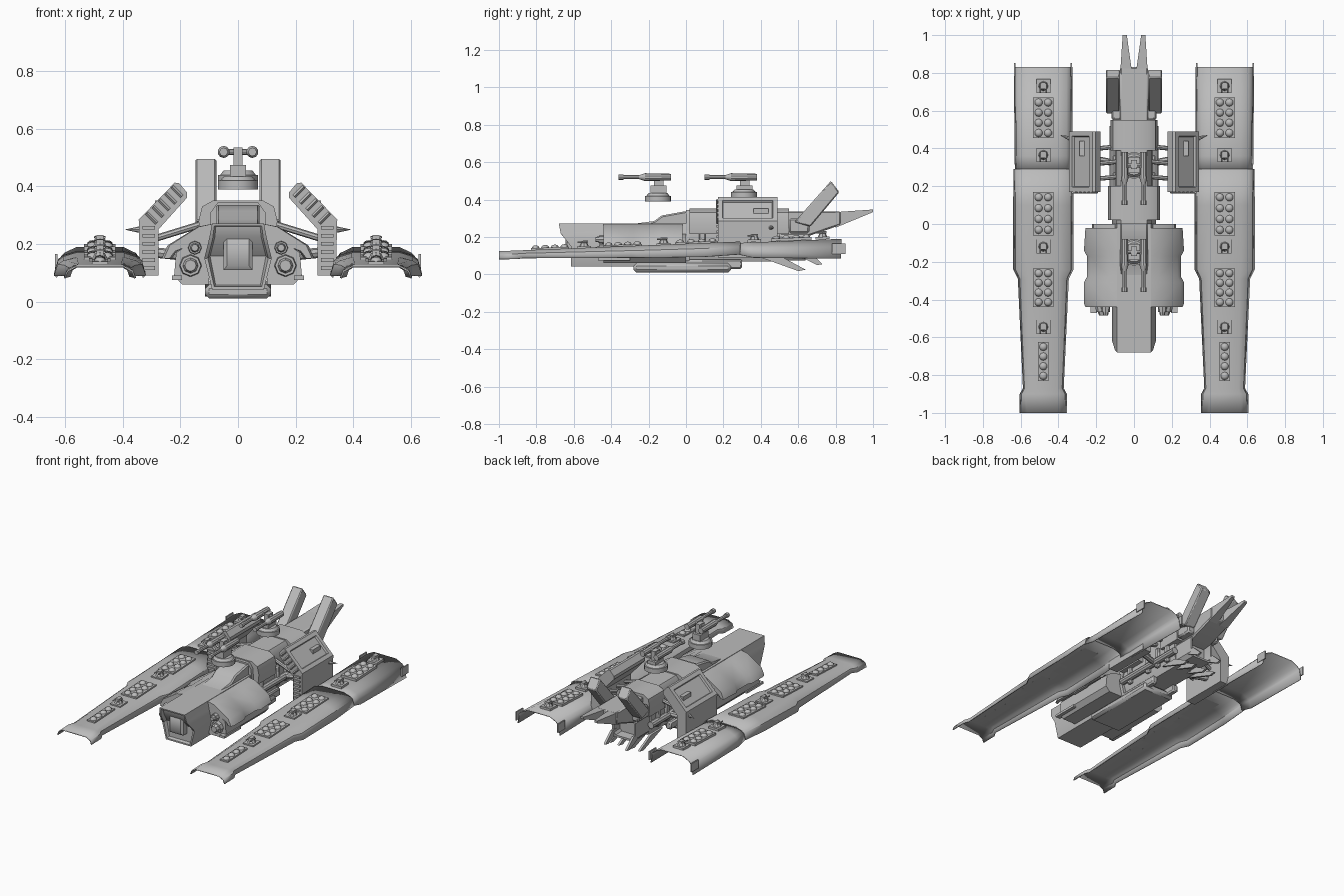
import bpy, bmesh, math
from mathutils import Vector, Matrix

cube = bpy.data.objects.get("Cube")
if cube:
    bpy.data.objects.remove(cube)

grey = bpy.data.materials.new("hull_grey")
grey.use_nodes = True
grey.diffuse_color = (0.5, 0.5, 0.5, 1)
grey.node_tree.nodes["Principled BSDF"].inputs["Base Color"].default_value = (0.5, 0.5, 0.5, 1)
made = []


def finish(name, bm, mirror=True, thick=0, bevel=0):
    """Turn a bmesh into an object, mirrored left to right if wanted."""
    bmesh.ops.recalc_face_normals(bm, faces=bm.faces)
    me = bpy.data.meshes.new(name)
    bm.to_mesh(me)
    bm.free()
    me.materials.append(grey)
    ob = bpy.data.objects.new(name, me)
    bpy.context.collection.objects.link(ob)
    if thick:
        mod = ob.modifiers.new("thickness", "SOLIDIFY")
        mod.thickness = thick
    if bevel:
        mod = ob.modifiers.new("bevel", "BEVEL")
        mod.width, mod.segments = bevel, 1
    if mirror:
        ob.modifiers.new("mirror", "MIRROR")
    made.append(ob)
    return ob


def add_loft(bm, rings, closed=True):
    """Skin rings of equal, even length; closed rings get quad-strip caps."""
    rows = [[bm.verts.new(p) for p in r] for r in rings]
    n = len(rows[0])
    for a, b in zip(rows, rows[1:]):
        for i in range(n if closed else n - 1):
            j = (i + 1) % n
            bm.faces.new((a[i], a[j], b[j], b[i]))
    caps = []
    if closed:
        for r in (rows[0], rows[-1]):
            caps.append([bm.faces.new((r[i], r[i + 1], r[n - 2 - i], r[n - 1 - i]))
                         for i in range(n // 2 - 1)])
    return caps


def loft(name, rings, mirror=True, **kw):
    bm = bmesh.new()
    add_loft(bm, rings)
    return finish(name, bm, mirror, **kw)


def prism(name, pts, axis, lo, hi, mirror=True, **kw):
    """Extrude a 2D outline along x or y."""
    place = (lambda p, t: (t, p[0], p[1])) if axis == "x" else (lambda p, t: (p[0], t, p[1]))
    return loft(name, [[place(p, t) for p in pts] for t in (lo, hi)], mirror, **kw)


def add_box(bm, x, y, z):
    mid = [(a + b) / 2 for a, b in (x, y, z)]
    size = [b - a for a, b in (x, y, z)]
    bmesh.ops.create_cube(bm, size=1, matrix=Matrix.Translation(mid) @ Matrix.Diagonal((*size, 1)))


def box(name, x, y, z, mirror=True, **kw):
    bm = bmesh.new()
    add_box(bm, x, y, z)
    return finish(name, bm, mirror, **kw)


def add_rod(bm, a, b, r0, r1, n=10):
    a, b = Vector(a), Vector(b)
    d = b - a
    m = Matrix.Translation((a + b) / 2) @ d.to_track_quat("Z", "Y").to_matrix().to_4x4()
    bmesh.ops.create_cone(bm, cap_ends=True, segments=n, radius1=r0, radius2=r1, depth=d.length, matrix=m)


def rod(name, a, b, r0, r1, n=10, mirror=True):
    bm = bmesh.new()
    add_rod(bm, a, b, r0, r1, n)
    return finish(name, bm, mirror)


def both(half):
    """Complete a half outline (top to bottom) into a symmetric ring."""
    return half + [(-x, z) for x, z in reversed(half)]


# Side pontoons: thin open-bottomed shells
POD_X = 0.48


def deck(y):
    return 0.12 + 0.04 * (y + 1)


def pontoon(name, stations, lift):
    bm = bmesh.new()
    rings = []
    for y, w, d, bottom in stations:
        top = deck(y) + lift
        h = top - bottom
        half = [(d, top), (w * 0.8, top - h * 0.2), (w * 0.92, top - h * 0.4), (w, bottom)]
        outline = [(-x, z) for x, z in reversed(half)] + half
        rings.append([(POD_X + x, y, z) for x, z in outline])
    add_loft(bm, rings, closed=False)
    return finish(name, bm, thick=0.006)


pontoon("pontoon_front_shell", [(-1, 0.125, 0.085, 0.082), (-0.9, 0.125, 0.08, 0.084),
        (-0.87, 0.108, 0.075, 0.088), (-0.29, 0.135, 0.08, 0.09), (-0.24, 0.16, 0.085, 0.09),
        (0.1, 0.16, 0.085, 0.095), (0.29, 0.157, 0.08, 0.108)], 0.004)
pontoon("pontoon_rear_shell", [(0.28, 0.15, 0.08, 0.108), (0.36, 0.153, 0.08, 0.09),
        (0.83, 0.155, 0.08, 0.085)], -0.003)
for label, x in (("inner", 0.327), ("outer", 0.628)):
    box(label + "_pontoon_spike", (x, x + 0.008), (0.78, 0.852), (0.11, 0.165))

# Deck fittings, built on a level deck and then tilted to follow it
bm = bmesh.new()
for y0, y1, cols in ((0.455, 0.67, 2), (-0.06, 0.17, 2), (-0.44, -0.235, 2), (-0.83, -0.625, 1)):
    w = 0.027 * cols + 0.001
    add_box(bm, (POD_X - w, POD_X + w), (y0, y1), (-0.004, 0.011))
    step = (y1 - y0) / 4
    for i in range(4):
        for c in range(cols):
            at = (POD_X + (c - (cols - 1) / 2) * 0.05, y0 + step * (i + 0.5), 0.011)
            bmesh.ops.create_uvsphere(bm, u_segments=10, v_segments=6, radius=0.021,
                                      matrix=Matrix.Translation(at) @ Matrix.Diagonal((1, 1, 0.7, 1)))
for y in (0.73, 0.365, -0.12, -0.545):
    add_box(bm, (POD_X - 0.037, POD_X + 0.037), (y - 0.037, y + 0.037), (-0.004, 0.01))
    add_rod(bm, (POD_X, y, 0.01), (POD_X, y, 0.03), 0.026, 0.016, 8)
    add_box(bm, (POD_X - 0.012, POD_X + 0.012), (y - 0.015, y + 0.02), (0.028, 0.04))
    for s in (-1, 1):
        add_rod(bm, (POD_X + s * 0.016, y + 0.015, 0.032), (POD_X + s * 0.016, y - 0.035, 0.032), 0.005, 0.004, 6)
for v in bm.verts:
    v.co.z += deck(v.co.y) + 0.002
finish("deck_launchers_and_guns", bm)

# Bent pylons carrying the pontoons, with inset window and rungs
bm = bmesh.new()
arm = [(0.34, 0.09), (0.345, 0.285), (0.22, 0.413), (0.205, 0.412), (0.178, 0.38),
       (0.178, 0.36), (0.277, 0.25), (0.277, 0.09)]
add_loft(bm, [[(x, y, z) for x, z in arm] for y in (0.17, 0.49)])
bm.normal_update()
bmesh.ops.recalc_face_normals(bm, faces=bm.faces)
slope = [f for f in bm.faces if f.normal.x > 0.5 and f.normal.z > 0.5]
bmesh.ops.inset_region(bm, faces=slope, thickness=0.035)
bmesh.ops.inset_region(bm, faces=slope, thickness=0.006, depth=-0.012)
finish("pylon", bm)
box("pylon_hatch_plate", (0.262, 0.288), (0.36, 0.44), (0.318, 0.352))
bm = bmesh.new()
for i in range(6):
    z = 0.11 + i * 0.028
    add_box(bm, (0.288, 0.332), (0.162, 0.172), (z, z + 0.013))
for i in range(5):
    x, z = 0.295 - i * 0.022, 0.285 + i * 0.023
    add_rod(bm, (x - 0.012, 0.168, z - 0.012), (x + 0.022, 0.168, z + 0.022), 0.007, 0.007, 4)
finish("pylon_rungs", bm)
rod("pylon_spike", (0.33, 0.45, 0.25), (0.39, 0.47, 0.25), 0.014, 0.001, 8)
for y in (0.23, 0.31, 0.39):
    rod("pylon_strut", (0.09, y + 0.02, 0.28), (0.285, y, 0.22), 0.012, 0.012, 8)
rod("pylon_lower_strut", (0.09, 0.32, 0.15), (0.285, 0.36, 0.17), 0.018, 0.018, 8)

# Nose hull with overhanging hood and recessed front
nose = both([(0.09, 0.272), (0.1, 0.22), (0.117, 0.15), (0.09, 0.042)])


def rake(z):
    return -0.68 if z > 0.25 else -0.67 if z > 0.2 else -0.615


bm = bmesh.new()
caps = add_loft(bm, [[(x, rake(z), z) for x, z in nose]] +
                [[(x, y, z) for x, z in nose] for y in (-0.4, 0.02)])
bmesh.ops.recalc_face_normals(bm, faces=bm.faces)
bmesh.ops.inset_region(bm, faces=caps[0], thickness=0.012)
bmesh.ops.inset_region(bm, faces=caps[0], thickness=0.008, depth=-0.02)
finish("nose_hull", bm, False)
loft("nose_viewport", [[(x * k, y, 0.17 + z * k) for x, z in
     both([(0.05, 0.06), (0.05, -0.06)])] for y, k in ((-0.56, 1), (-0.635, 1), (-0.645, 0.75))], False)
box("keel", (-0.115, 0.115), (-0.28, 0.24), (0.01, 0.06), False, bevel=0.015)
box("keel_rail", (0.06, 0.1), (-0.2, 0.3), (0.03, 0.08), bevel=0.008)

# Shoulder armour with a waist, gun pods beneath
shoulder = [(0.08, 0.272), (0.14, 0.26), (0.245, 0.195), (0.265, 0.15),
            (0.245, 0.15), (0.225, 0.175), (0.16, 0.2), (0.08, 0.2)]
rings = []
for y, k in ((-0.44, 0.97), (-0.42, 1), (-0.31, 1), (-0.28, 0.94), (-0.17, 0.94), (-0.14, 1), (-0.02, 0.97)):
    rings.append([(x * k, y, z) for x, z in shoulder])
loft("shoulder_armour", rings)
prism("gun_pod", [(0.1, 0.215), (0.17, 0.2), (0.215, 0.17), (0.222, 0.09),
                  (0.195, 0.06), (0.1, 0.06)], "y", -0.44, 0.0)
for x, z, r in ((0.165, 0.125, 0.036), (0.15, 0.187, 0.022)):
    rod("gun_collar", (x, -0.42, z), (x, -0.465, z), r * 1.15, r, 8)
    rod("gun_port", (x, -0.46, z), (x, -0.485, z), r * 0.8, r * 0.55, 8)
box("gun_pod_fin", (0.195, 0.23), (-0.47, -0.3), (0.075, 0.09))

# Upper superstructure
prism("bridge_step", [(-0.3, 0.268), (-0.17, 0.285), (-0.13, 0.315), (-0.02, 0.335), (0.06, 0.335), (0.06, 0.2)],
      "x", -0.075, 0.075, False, bevel=0.008)
block = both([(0.085, 0.352), (0.125, 0.33), (0.137, 0.28), (0.13, 0.215)])
for name, y0, y1, k in (("forward_block", 0.02, 0.2, 1), ("aft_block", 0.39, 0.55, 0.9)):
    prism(name, [(x * k, z) for x, z in block], "y", y0, y1, False)
prism("centre_hull", both([(0.07, 0.345), (0.095, 0.31), (0.1, 0.15), (0.075, 0.07)]), "y", 0, 0.5, False)
for y in (0.07, 0.24, 0.33, 0.42):
    box("hull_rib", (0.09, 0.115), (y, y + 0.035), (0.11, 0.24), bevel=0.006)
rod("side_pipe", (0.11, 0.02, 0.15), (0.11, 0.52, 0.15), 0.022, 0.022)

# Tail: spine, forked prongs, raised fins, engine and lower vanes
prism("tail_spine", [(0.5, 0.335), (0.83, 0.335), (0.83, 0.265), (0.64, 0.2), (0.55, 0.19), (0.5, 0.19)],
      "x", -0.075, 0.075, False, bevel=0.008)
loft("tail_prong", [[(x0, y, z1), (x1, y, z1), (x1, y, z0), (x0, y, z0)] for y, x0, x1, z0, z1 in
     ((0.8, 0.01, 0.073, 0.25, 0.333), (1.0, 0.038, 0.06, 0.333, 0.347))])
prism("tail_fin", [(0.58, 0.28), (0.775, 0.5), (0.82, 0.44), (0.665, 0.255)], "x", 0.075, 0.148, bevel=0.006)
box("fin_root", (0.06, 0.12), (0.55, 0.66), (0.22, 0.3), bevel=0.01)
engine = both([(0.07, 0.22), (0.085, 0.2), (0.085, 0.1), (0.065, 0.075)])
bm = bmesh.new()
caps = add_loft(bm, [[(x, y, z) for x, z in engine] for y in (0.45, 0.64)])
bmesh.ops.recalc_face_normals(bm, faces=bm.faces)
bmesh.ops.inset_region(bm, faces=caps[1], thickness=0.014)
bmesh.ops.inset_region(bm, faces=caps[1], thickness=0.003, depth=-0.06)
finish("engine_housing", bm, False)
for x in (0.035, 0.1):
    prism("lower_vane", [(0.4, 0.09), (0.52, 0.09), (0.64, 0.025), (0.6, 0.018)], "x", x, x + 0.014)
prism("rear_vane", [(0.56, 0.12), (0.66, 0.12), (0.73, 0.055), (0.7, 0.05)], "x", 0.07, 0.084)

# Two twin-barrel turrets
for label, y, z in (("front", -0.15, 0.39), ("rear", 0.31, 0.41)):
    bm = bmesh.new()
    add_rod(bm, (0, y, z), (0, y, z + 0.03), 0.07, 0.07, 20)
    add_rod(bm, (0, y, z + 0.03), (0, y, z + 0.045), 0.062, 0.05, 20)
    add_box(bm, (-0.028, 0.028), (y - 0.04, y + 0.045), (z + 0.04, 0.475))
    add_box(bm, (-0.015, 0.015), (y - 0.02, y + 0.03), (0.46, 0.535))
    add_rod(bm, (-0.05, y, 0.52), (0.05, y, 0.52), 0.01, 0.01, 8)
    finish(label + "_turret_mount", bm, False)
    bm = bmesh.new()
    add_rod(bm, (0.05, y + 0.07, 0.52), (0.05, y - 0.07, 0.52), 0.018, 0.021)
    add_rod(bm, (0.05, y - 0.07, 0.52), (0.05, y - 0.1, 0.52), 0.021, 0.011)
    add_rod(bm, (0.05, y - 0.1, 0.52), (0.05, y - 0.21, 0.52), 0.011, 0.011, 8)
    add_rod(bm, (0.05, y - 0.185, 0.52), (0.05, y - 0.21, 0.52), 0.015, 0.015, 8)
    finish(label + "_turret_barrel", bm)

# Smooth the round parts while keeping edges crisp
bpy.ops.object.select_all(action="DESELECT")
for ob in made:
    ob.select_set(True)
bpy.context.view_layer.objects.active = made[0]
bpy.ops.object.shade_smooth_by_angle(angle=math.radians(35))
